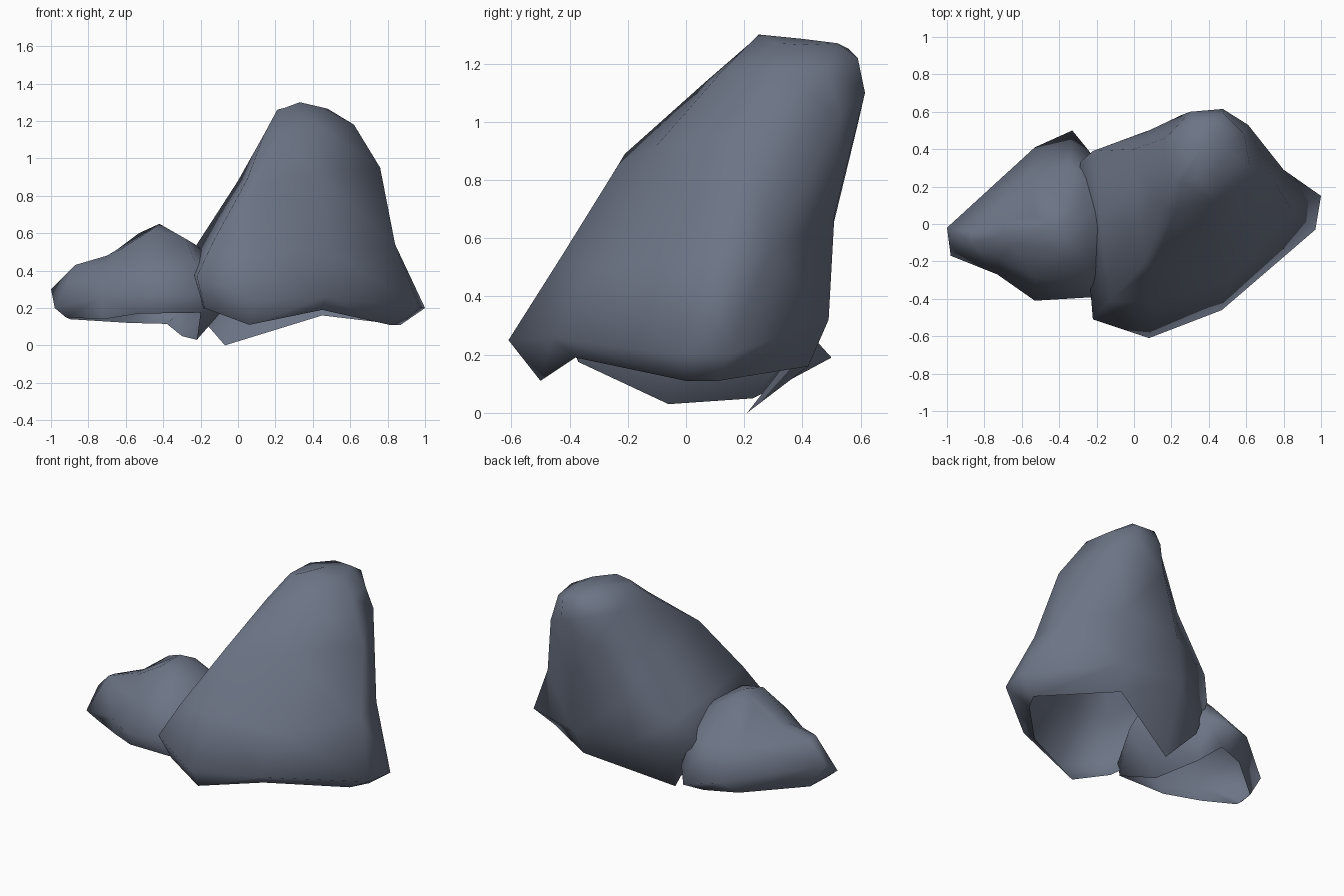
import bpy, bmesh, math

# Slate stone colour
slate = bpy.data.materials.new("slate_grey")
slate.diffuse_color = (0.15, 0.175, 0.235, 1)


def rock(name, rings, apex):
    """Loft a hollow, open-bottomed boulder through rings and close it at the apex."""
    bm = bmesh.new()
    loops = [[bm.verts.new(p) for p in ring] for ring in rings]
    n = len(loops[0])
    tip = bm.verts.new(apex)
    for low, high in zip(loops, loops[1:]):
        for i in range(n):
            j = (i + 1) % n
            bm.faces.new((low[i], low[j], high[j], high[i]))
    for i in range(n):
        bm.faces.new((loops[-1][i], loops[-1][(i + 1) % n], tip))
    bmesh.ops.triangulate(bm, faces=bm.faces[:], quad_method='SHORT_EDGE')
    me = bpy.data.meshes.new(name)
    bm.to_mesh(me)
    bm.free()
    me.materials.append(slate)
    ob = bpy.data.objects.new(name, me)
    bpy.context.collection.objects.link(ob)
    for p in me.polygons:
        p.use_smooth = True
    return ob


# Tall leaning boulder: rim, widest girth, waist, shoulder, crown (counter-clockwise from the front)
rock("large_boulder", [
    [(.06, -.50, .11), (.45, -.38, .19), (.81, .0, .11), (.87, .11, .11),
     (.45, .42, .16), (-.07, .21, .0), (-.2, .34, .15), (-.18, -.43, .2)],
    [(.08, -.61, .25), (.47, -.46, .26), (.97, -.03, .2), (1.0, .15, .2),
     (.48, .49, .32), (.05, .49, .36), (-.29, .33, .4), (-.22, -.51, .37)],
    [(.1, -.42, .55), (.5, -.31, .5), (.84, .08, .54), (.80, .29, .56),
     (.48, .51, .68), (.08, .5, .62), (-.22, .39, .54), (-.13, -.41, .56)],
    [(.1, -.24, .84), (.42, -.1, .92), (.76, .21, .95), (.61, .53, 1.03),
     (.475, .615, 1.1), (.26, .585, .97), (.0, .40, .88), (.05, -.21, .89)],
    [(.22, .07, 1.14), (.44, .12, 1.17), (.62, .3, 1.18), (.59, .48, 1.18),
     (.48, .59, 1.22), (.3, .6, 1.15), (.17, .46, 1.17), (.14, .1, 1.13)],
    [(.25, .22, 1.27), (.33, .25, 1.30), (.46, .31, 1.27), (.48, .41, 1.265),
     (.45, .52, 1.27), (.31, .56, 1.25), (.22, .43, 1.26), (.21, .24, 1.26)],
], (.36, .4, 1.285))

# Low wedge boulder, its right end buried in the tall one (counter-clockwise from the left tip)
rock("small_boulder", [
    [(-.92, -.15, .15), (-.72, -.24, .14), (-.53, -.36, .17), (-.2, -.37, .175), (-.22, -.06, .03),
     (-.3, .23, .05), (-.38, .36, .115), (-.58, .28, .12), (-.9, .0, .14)],
    [(-.98, -.17, .2), (-.73, -.27, .26), (-.53, -.41, .27), (-.2, -.39, .27), (.0, -.04, .28),
     (-.24, .39, .25), (-.33, .5, .19), (-.53, .41, .22), (-1.0, -.02, .3)],
    [(-.87, -.1, .43), (-.72, -.18, .41), (-.53, -.29, .44), (-.23, -.31, .45), (-.05, .0, .4),
     (-.25, .28, .42), (-.35, .31, .4), (-.55, .25, .38), (-.87, -.04, .42)],
    [(-.7, -.06, .48), (-.65, -.11, .5), (-.46, -.14, .62), (-.28, -.18, .57), (-.23, -.02, .54),
     (-.28, .1, .55), (-.38, .1, .6), (-.53, .04, .6), (-.69, .01, .48)],
], (-.42, .0, .65))
